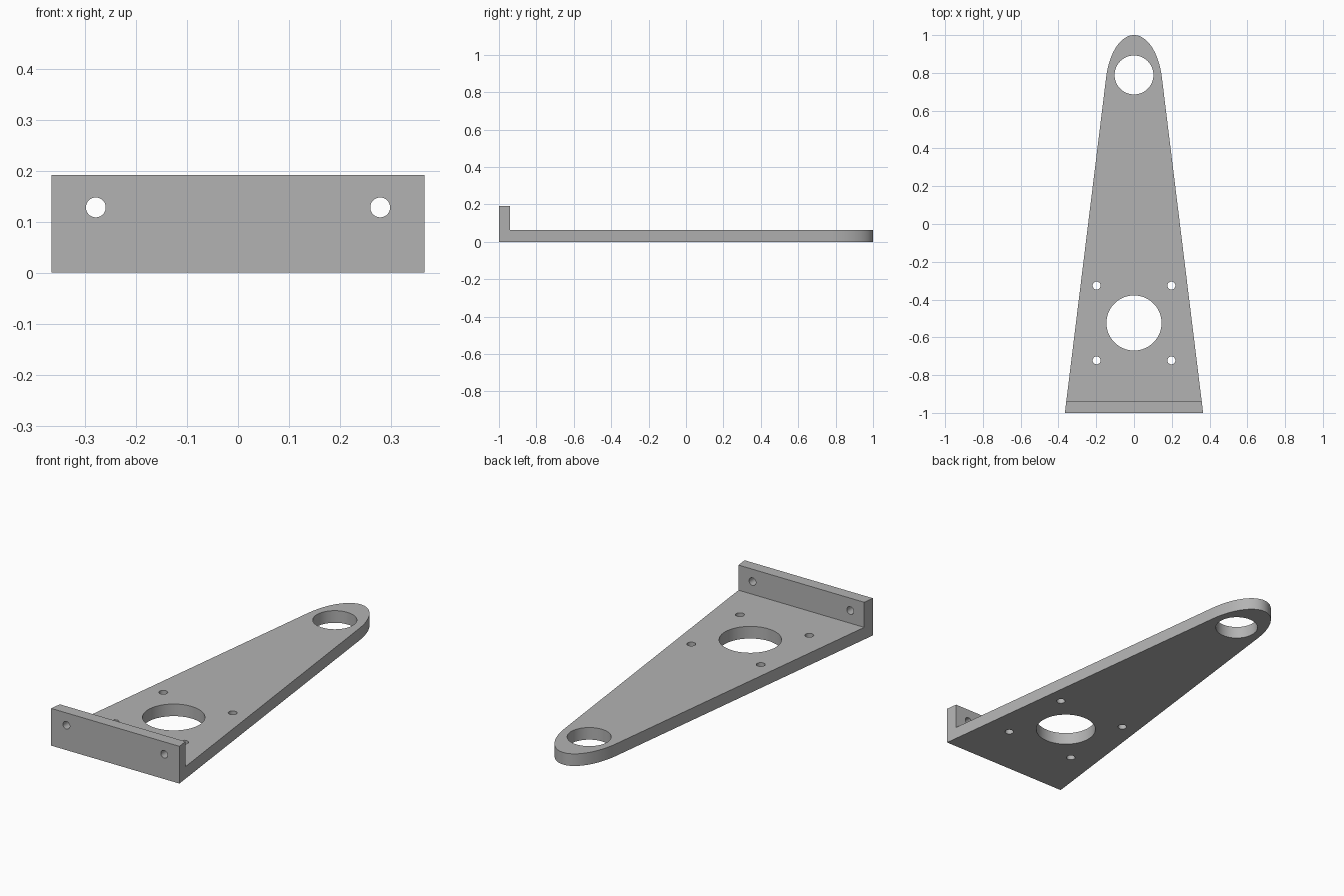
import bpy
import bmesh
from math import sin, cos, pi, radians
from mathutils import Matrix

if "Cube" in bpy.data.objects:
    bpy.data.objects.remove(bpy.data.objects["Cube"])

PLATE, WALL, WALL_BACK = 0.0625, 0.192, -0.94   # thickness, wall top, wall rear face

grey = bpy.data.materials.new("grey metal")
grey.use_nodes = True
colour = (0.45, 0.45, 0.45, 1)
grey.diffuse_color = colour
grey.node_tree.nodes["Principled BSDF"].inputs["Base Color"].default_value = colour


def make(name, bm):
    bmesh.ops.recalc_face_normals(bm, faces=bm.faces)
    mesh = bpy.data.meshes.new(name)
    bm.to_mesh(mesh)
    bm.free()
    mesh.materials.append(grey)
    obj = bpy.data.objects.new(name, mesh)
    bpy.context.collection.objects.link(obj)
    return obj


def cut(target, bm):
    cutter = make("cutter", bm)
    cutter.hide_render = True
    mod = target.modifiers.new("cut", "BOOLEAN")
    mod.operation, mod.solver, mod.object = "DIFFERENCE", "EXACT", cutter
    bpy.context.view_layer.objects.active = target
    bpy.ops.object.modifier_apply(modifier=mod.name)
    bpy.data.objects.remove(cutter)


def drill(target, x, y, z, radius, depth, sides, along_y=False):
    bm = bmesh.new()
    turn = Matrix.Rotation(pi / 2, 4, "X") if along_y else Matrix()
    bmesh.ops.create_cone(bm, cap_ends=True, segments=sides, radius1=radius,
                          radius2=radius, depth=depth,
                          matrix=Matrix.Translation((x, y, z)) @ turn)
    cut(target, bm)


# Tapered outline with a rounded elliptical tip
cy, rx, ry, start, steps = 0.71, 0.1515, 0.29, radians(13), 48
outline = [(-0.366, -1), (0.366, -1)]
for i in range(steps + 1):
    a = start + (pi - 2 * start) * i / steps
    outline.append((rx * cos(a), cy + ry * sin(a)))

bm = bmesh.new()
base = bm.faces.new([bm.verts.new((x, y, 0)) for x, y in outline])
up = bmesh.ops.extrude_face_region(bm, geom=[base])["geom"]
bmesh.ops.translate(bm, vec=(0, 0, WALL),
                    verts=[v for v in up if isinstance(v, bmesh.types.BMVert)])
bracket = make("mounting_bracket", bm)

# Remove everything above the plate behind the front wall
bm = bmesh.new()
bmesh.ops.create_cube(bm, size=1, matrix=Matrix.Translation(
    (0, WALL_BACK + 1.25, PLATE + 0.5)) @ Matrix.Diagonal((2, 2.5, 1, 1)))
cut(bracket, bm)

# Tip hole and main bore
drill(bracket, 0, 0.789, 0, 0.103, 1, 64)
drill(bracket, 0, -0.524, 0, 0.146, 1, 64)

# Bolt holes around the bore, and fixing holes through the wall
for side in (-1, 1):
    for end in (-1, 1):
        drill(bracket, side * 0.198, -0.524 + end * 0.198, 0, 0.021, 1, 32)
    drill(bracket, side * 0.279, -0.97, 0.128, 0.0195, 0.2, 32, along_y=True)

bpy.ops.object.select_all(action="DESELECT")
bracket.select_set(True)
bpy.context.view_layer.objects.active = bracket
bpy.ops.object.shade_smooth_by_angle(angle=radians(30))
